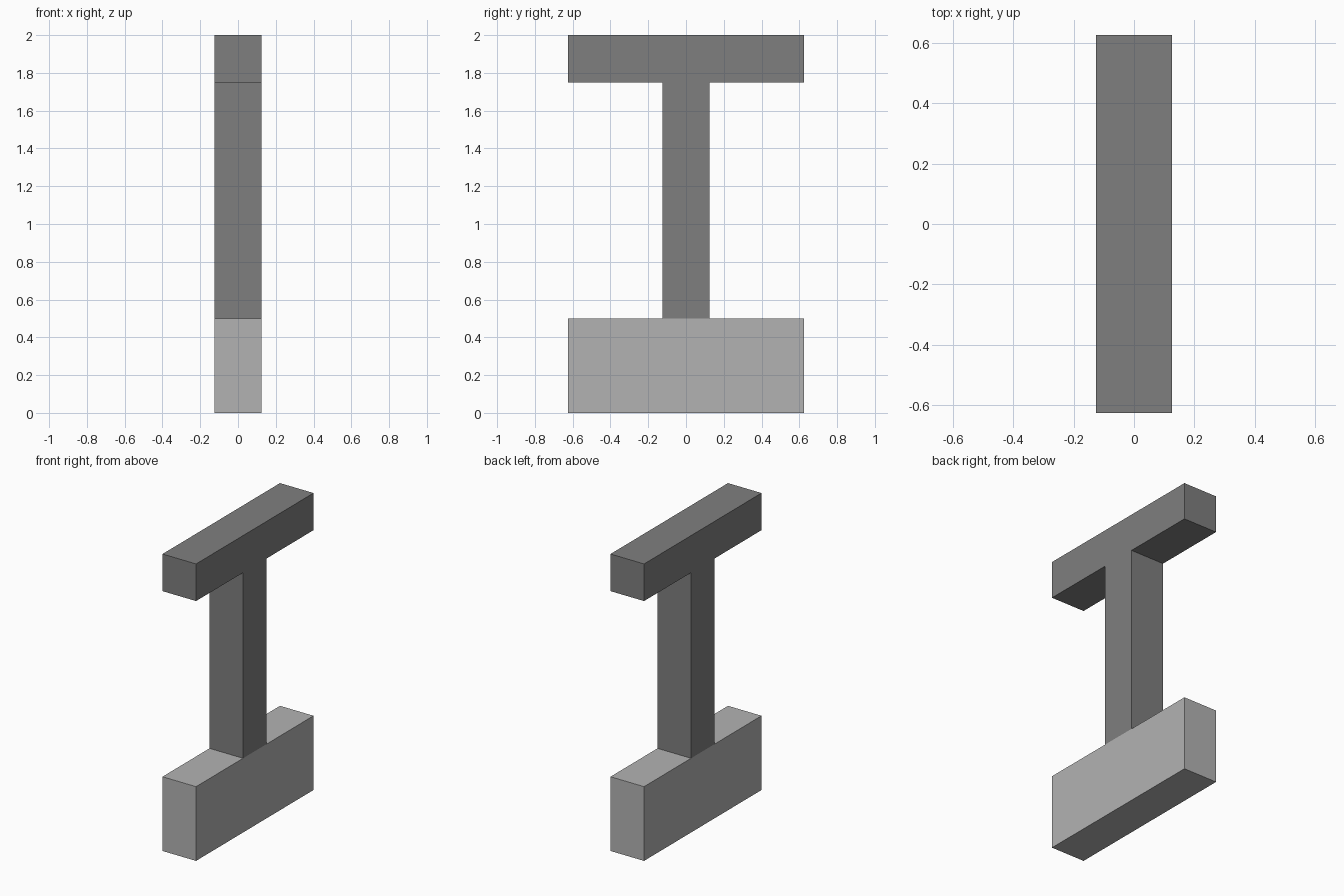
import bpy
import bmesh

if "Cube" in bpy.data.objects:
    bpy.data.objects.remove(bpy.data.objects["Cube"])

DEPTH = 0.25  # thickness along x, shared by all parts


def material(name, value):
    mat = bpy.data.materials.new(name)
    mat.diffuse_color = (value, value, value, 1)
    mat.use_nodes = True
    mat.node_tree.nodes["Principled BSDF"].inputs["Base Color"].default_value = mat.diffuse_color
    return mat


def extruded(name, half_profile, mat):
    """Mirror a (y, z) half outline across y = 0 and extrude it along x."""
    outline = half_profile + [(-y, z) for y, z in reversed(half_profile)]
    bm = bmesh.new()
    face = bm.faces.new([bm.verts.new((-DEPTH / 2, y, z)) for y, z in outline])
    result = bmesh.ops.extrude_face_region(bm, geom=[face])
    moved = [v for v in result["geom"] if isinstance(v, bmesh.types.BMVert)]
    bmesh.ops.translate(bm, verts=moved, vec=(DEPTH, 0, 0))
    bmesh.ops.recalc_face_normals(bm, faces=bm.faces)
    mesh = bpy.data.meshes.new(name)
    bm.to_mesh(mesh)
    bm.free()
    mesh.materials.append(mat)
    obj = bpy.data.objects.new(name, mesh)
    bpy.context.collection.objects.link(obj)
    return obj


dark = material("dark grey", 0.212)
light = material("light grey", 0.45)

# Heavy block at the bottom
extruded("base_block", [(0.625, 0), (0.625, 0.5)], light)

# Upright post with its crossbar
extruded("post_and_crossbar",
         [(0.125, 0.5), (0.125, 1.75), (0.625, 1.75), (0.625, 2.0)], dark)
